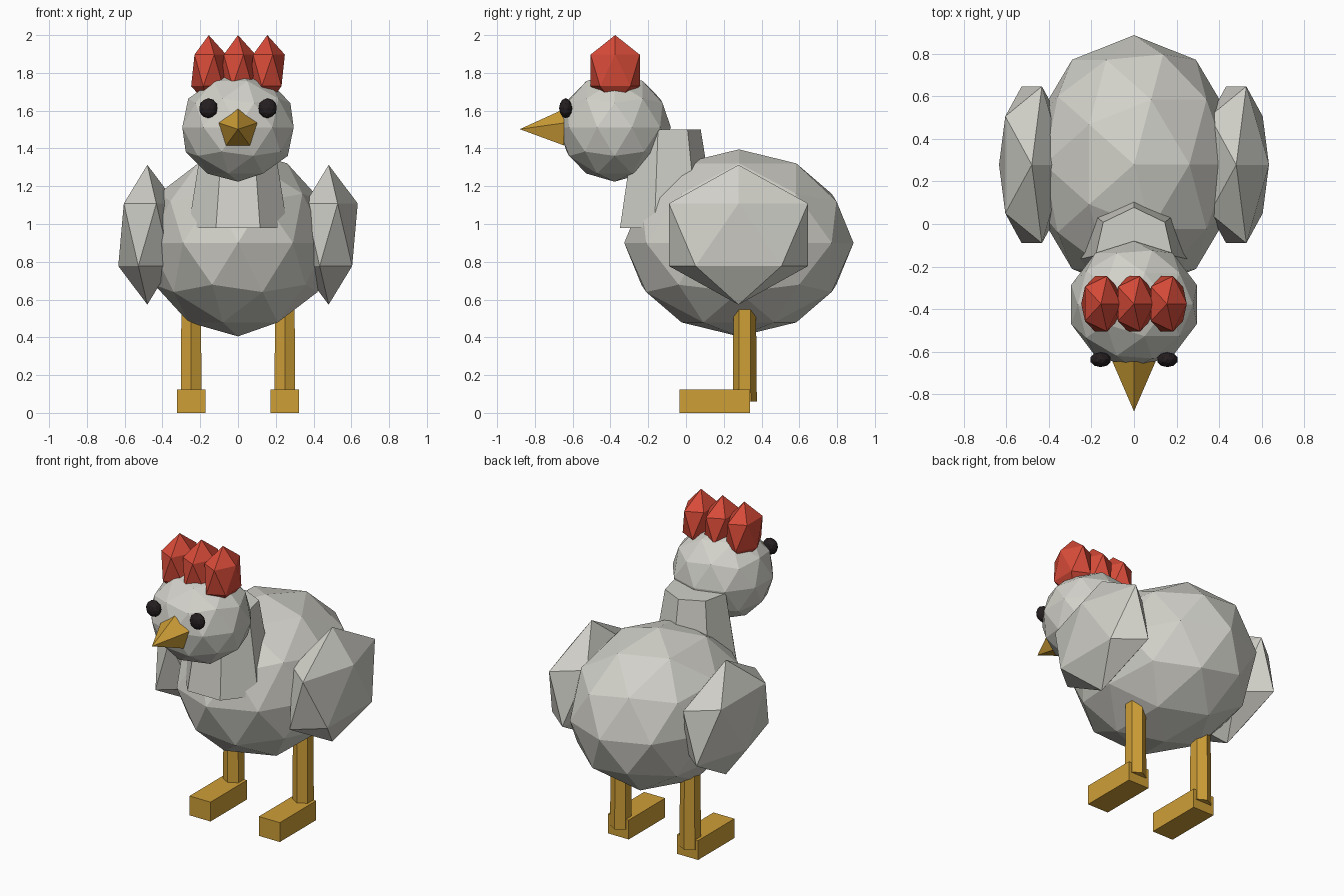
import bpy
import math

if "Cube" in bpy.data.objects:
    bpy.data.objects.remove(bpy.data.objects["Cube"])


def material(name, rgb):
    m = bpy.data.materials.new(name)
    m.diffuse_color = (*rgb, 1.0)
    m.use_nodes = True
    m.node_tree.nodes["Principled BSDF"].inputs["Base Color"].default_value = m.diffuse_color
    return m


FEATHER = material("pale_grey_feather", (0.64, 0.635, 0.585))
RED = material("comb_red", (0.68, 0.07, 0.04))
GOLD = material("golden_orange", (0.62, 0.345, 0.038))
BLACK = material("eye_black", (0.018, 0.013, 0.014))


def finish(name, mat):
    ob = bpy.context.object
    ob.name = name
    ob.data.materials.append(mat)
    return ob


def ball(name, loc, radii, detail, mat):
    """Faceted icosphere stretched to three radii."""
    bpy.ops.mesh.primitive_ico_sphere_add(subdivisions=detail, radius=1, location=loc)
    ob = finish(name, mat)
    ob.scale = radii
    return ob


def cone(name, sides, r1, r2, depth, loc, mat, rot=(0, 0, 0)):
    bpy.ops.mesh.primitive_cone_add(vertices=sides, radius1=r1, radius2=r2,
                                    depth=depth, location=loc, rotation=rot)
    return finish(name, mat)


# Body, neck and head
ball("body", (0, 0.28, 0.90), (0.495, 0.607, 0.495), 2, FEATHER)
cone("neck", 7, 0.269, 0.185, 0.52, (0, -0.107, 1.24), FEATHER)
ball("head", (0, -0.378, 1.512), (0.31, 0.298, 0.288), 2, FEATHER)

# Beak pointing forward, with one corner up
cone("beak", 5, 0.107, 0, 0.235, (0, -0.7625, 1.502), GOLD, (math.pi / 2, 0, 0))

# Comb of three lobes
for i, x in enumerate((-0.155, 0, 0.155)):
    ball(f"comb_lobe_{i + 1}", (x, -0.375, 1.813), (0.104, 0.153, 0.187), 1, RED)

# Paired parts
for side, s in (("right", 1), ("left", -1)):
    ball(f"{side}_eye", (s * 0.157, -0.637, 1.613), (0.05, 0.035, 0.053), 2, BLACK)
    ball(f"{side}_wing", (s * 0.48, 0.278, 0.943), (0.172, 0.433, 0.37), 1, FEATHER)
    cone(f"{side}_leg", 6, 0.064, 0.059, 0.56, (s * 0.248, 0.311, 0.34), GOLD)
    bpy.ops.mesh.primitive_cube_add(size=1, location=(s * 0.248, 0.152, 0.0625))
    finish(f"{side}_foot", GOLD).scale = (0.15, 0.372, 0.125)
